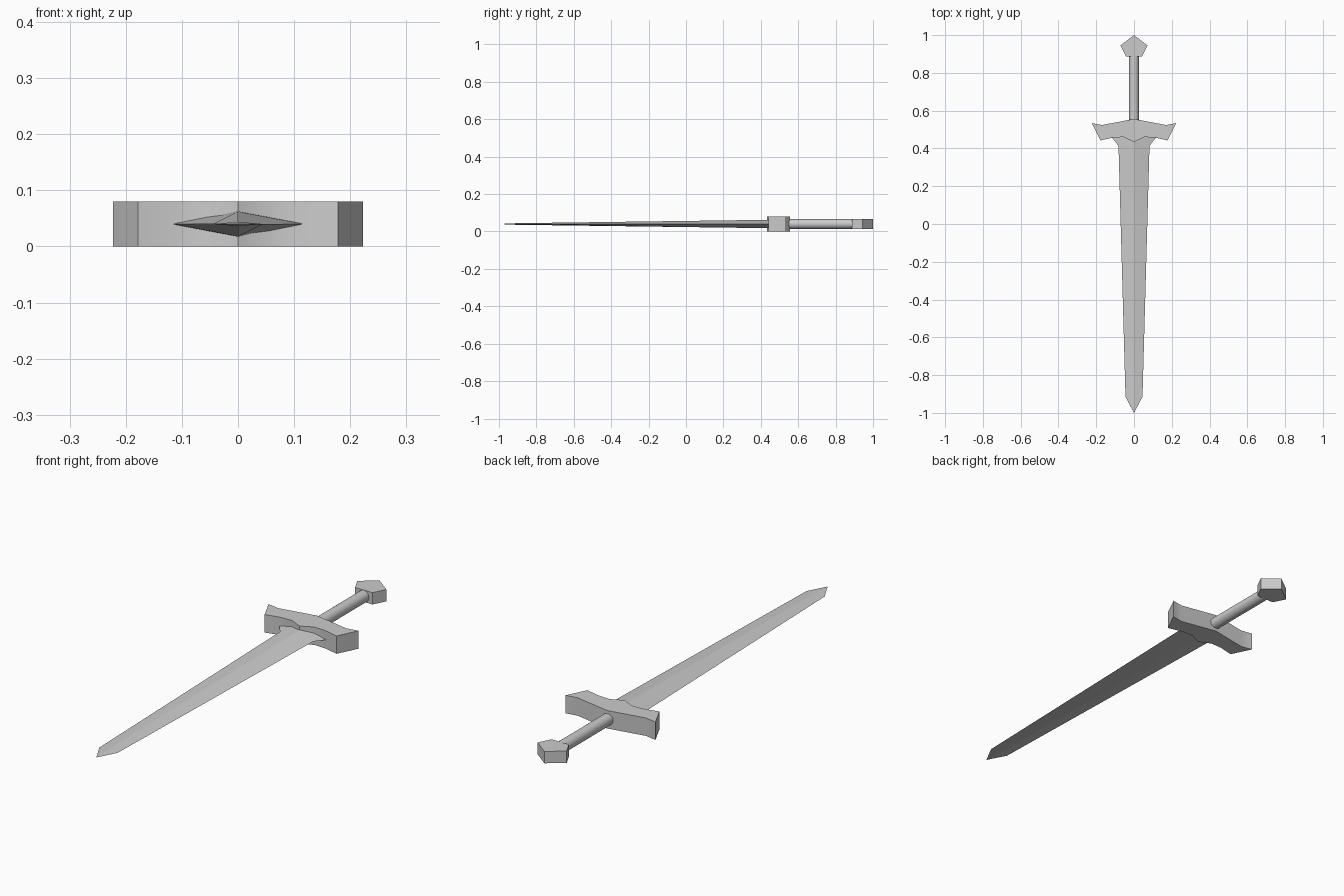
import bpy
import bmesh
import math
from mathutils import Matrix

cube = bpy.data.objects.get("Cube")
if cube:
    bpy.data.objects.remove(cube, do_unlink=True)

MID = 0.04  # height of the flat centre plane

steel = bpy.data.materials.new("grey_steel")
steel.use_nodes = True
colour = (0.6, 0.6, 0.6, 1)
steel.diffuse_color = colour
steel.node_tree.nodes["Principled BSDF"].inputs["Base Color"].default_value = colour


def finish(name, bm, angle):
    bmesh.ops.recalc_face_normals(bm, faces=bm.faces)
    mesh = bpy.data.meshes.new(name)
    bm.to_mesh(mesh)
    bm.free()
    mesh.materials.append(steel)
    obj = bpy.data.objects.new(name, mesh)
    bpy.context.collection.objects.link(obj)
    bpy.ops.object.select_all(action="DESELECT")
    obj.select_set(True)
    bpy.context.view_layer.objects.active = obj
    bpy.ops.object.shade_smooth_by_angle(angle=math.radians(angle))
    return obj


def slab(name, half, z0, z1, angle):
    """Extrude a symmetric outline given by its +x half, front to back."""
    bm = bmesh.new()
    outline = half + [(-x, y) for x, y in reversed(half) if x > 0]
    face = bm.faces.new([bm.verts.new((x, y, z0)) for x, y in outline])
    top = bmesh.ops.extrude_face_region(bm, geom=[face])["geom"]
    verts = [v for v in top if isinstance(v, bmesh.types.BMVert)]
    bmesh.ops.translate(bm, verts=verts, vec=(0, 0, z1 - z0))
    return finish(name, bm, angle)


# Blade: diamond sections (y, half width, half thickness) closing at the point
sections = [(0.50, 0.118, 0.023), (0.46, 0.118, 0.023), (0.413, 0.082, 0.022),
            (-0.915, 0.045, 0.004)]
bm = bmesh.new()
rings = [[bm.verts.new(p) for p in ((w, y, MID), (0, y, MID + h), (-w, y, MID), (0, y, MID - h))]
         for y, w, h in sections]
tip = bm.verts.new((0, -1, MID))
bm.faces.new(rings[0])
for i in range(4):
    j = (i + 1) % 4
    for a, b in zip(rings, rings[1:]):
        bm.faces.new((a[i], a[j], b[j], b[i]))
    bm.faces.new((rings[-1][i], rings[-1][j], tip))
finish("blade", bm, 10)

# Crossguard with flared ends and a pointed centre
slab("crossguard", [(0, 0.434), (0.055, 0.46), (0.11, 0.458), (0.178, 0.442), (0.223, 0.534),
                    (0.17, 0.524), (0, 0.556)], 0, 0.08, 40)

# Round grip
bm = bmesh.new()
bmesh.ops.create_cone(bm, cap_ends=True, segments=24, radius1=0.026, radius2=0.026, depth=0.40,
                      matrix=Matrix.Translation((0, 0.72, MID)) @ Matrix.Rotation(math.pi / 2, 4, "X"))
finish("grip", bm, 40)

# Five-sided pommel
slab("pommel", [(0.043, 0.888), (0.072, 0.945), (0, 1.0)], 0.014, 0.067, 30)
